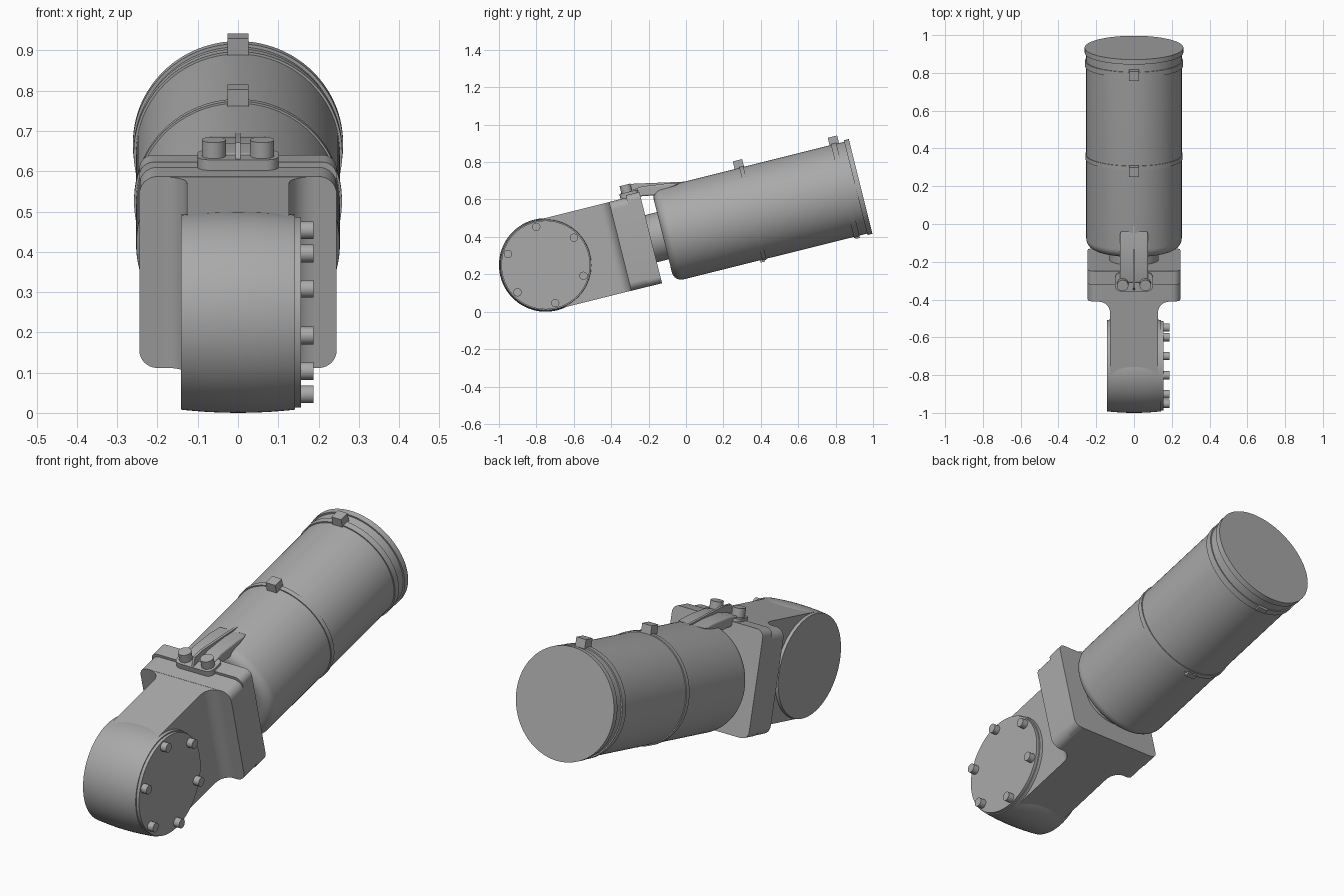
import bpy, bmesh, math
from mathutils import Matrix, Vector

if "Cube" in bpy.data.objects:
    bpy.data.objects.remove(bpy.data.objects["Cube"])

# Everything is modelled along +y, then tilted about the knuckle centre
TILT = Matrix.Translation((0, -0.75, 0.25)) @ Matrix.Rotation(math.radians(14), 4, 'X')

grey = bpy.data.materials.new("mid_grey")
grey.diffuse_color = (0.4, 0.4, 0.4, 1)
grey.use_nodes = True
grey.node_tree.nodes["Principled BSDF"].inputs["Base Color"].default_value = grey.diffuse_color


def finish(name, bm, bevel=0.0):
    bmesh.ops.recalc_face_normals(bm, faces=bm.faces)
    me = bpy.data.meshes.new(name)
    bm.to_mesh(me)
    bm.free()
    me.materials.append(grey)
    ob = bpy.data.objects.new(name, me)
    bpy.context.collection.objects.link(ob)
    ob.matrix_world = TILT
    if bevel:
        mod = ob.modifiers.new("bevel", 'BEVEL')
        mod.width, mod.segments, mod.limit_method = bevel, 3, 'ANGLE'
    bpy.ops.object.select_all(action='DESELECT')
    ob.select_set(True)
    bpy.context.view_layer.objects.active = ob
    bpy.ops.object.shade_smooth_by_angle(angle=math.radians(32))
    return ob


def lathe(name, profile, axis, centre=(0, 0, 0), seg=96):
    """Closed solid from (position, radius) pairs turned about an axis."""
    bm = bmesh.new()
    rings = []
    for t, r in profile:
        ring = []
        for i in range(seg):
            a = 2 * math.pi * i / seg
            c, s = r * math.cos(a), r * math.sin(a)
            p = {'X': (t, c, s), 'Y': (c, t, s), 'Z': (c, s, t)}[axis]
            ring.append(bm.verts.new(Vector(p) + Vector(centre)))
        rings.append(ring)
    for a, b in zip(rings, rings[1:]):
        for i in range(seg):
            j = (i + 1) % seg
            bm.faces.new((a[i], a[j], b[j], b[i]))
    bm.faces.new(rings[0])
    bm.faces.new(rings[-1])
    return finish(name, bm)


def extrude(name, pts, lo, hi, axis, bevel=0.0):
    """Prism from a flat outline, extruded along an axis."""
    bm = bmesh.new()
    place = {'X': lambda p, t: (t, p[0], p[1]),
             'Y': lambda p, t: (p[0], t, p[1]),
             'Z': lambda p, t: (p[0], p[1], t)}[axis]
    a = [bm.verts.new(place(p, lo)) for p in pts]
    b = [bm.verts.new(place(p, hi)) for p in pts]
    bm.faces.new(a)
    bm.faces.new(b)
    for i in range(len(pts)):
        j = (i + 1) % len(pts)
        bm.faces.new((a[i], a[j], b[j], b[i]))
    return finish(name, bm, bevel)


def box(name, x, y, z, bevel=0.0):
    return extrude(name, [(x[0], y[0]), (x[1], y[0]), (x[1], y[1]), (x[0], y[1])],
                   z[0], z[1], 'Z', bevel)


def arc(cx, cy, r, a0, a1, n=8):
    return [(cx + r * math.cos(math.radians(a0 + (a1 - a0) * i / n)),
             cy + r * math.sin(math.radians(a0 + (a1 - a0) * i / n))) for i in range(n + 1)]


def rounded(w, lo, hi, r):
    return (arc(w - r, hi - r, r, 0, 90) + arc(r - w, hi - r, r, 90, 180) +
            arc(r - w, lo + r, r, 180, 270) + arc(w - r, lo + r, r, 270, 360))


# Knuckle drum, slightly crowned, with cover and six bolts
lathe("knuckle_drum", [(-0.142, 0.242)] +
      [(x / 100, 0.25 - 0.008 * (x / 14.2) ** 2) for x in range(-12, 13, 4)] +
      [(0.142, 0.242)], 'X')
lathe("knuckle_cover", [(0.14, 0.237), (0.157, 0.237)], 'X')
for k in range(6):
    a = math.radians(90 + 60 * k)
    lathe(f"cover_bolt_{k + 1}", [(0.15, 0.022), (0.187, 0.022)], 'X',
          (0, 0.21 * math.cos(a), 0.21 * math.sin(a)), 24)

# Arm with concave fillets flaring into the mounting flange
right = [(0.127, 0.0)] + arc(0.187, 0.35, 0.06, 180, 90)
outline = right + [(0.187, 0.45)]
outline += [(-x, y) for x, y in reversed(outline)]
extrude("arm", outline, -0.244, 0.244, 'Z')

# Mounting flange, rear plate and neck
extrude("mounting_flange", rounded(0.245, -0.245, 0.245, 0.045), 0.41, 0.58, 'Y')
extrude("flange_rear_plate", rounded(0.245, -0.243, 0.258, 0.035), 0.505, 0.58, 'Y')
lathe("neck", [(0.57, 0.13), (0.66, 0.13)], 'Y')

# Motor body with rounded front shoulder
shoulder = [(y, r) for r, y in arc(0.203, 0.695, 0.05, -90, 0)]
lathe("motor_body", shoulder + [(1.73, 0.253)], 'Y', seg=128)
for name, lo, hi, r in (("middle_band", 1.13, 1.153, 0.258),
                        ("rear_band", 1.635, 1.665, 0.259),
                        ("end_cap", 1.708, 1.735, 0.261)):
    lathe(name, [(lo, r), (hi, r)], 'Y', seg=128)
for name, y in (("middle", 1.13), ("rear", 1.653)):
    box(name + "_lug", (-0.026, 0.026), (y - 0.026, y + 0.026), (0.24, 0.295))
    box(name + "_lower_tab", (-0.026, 0.026), (y - 0.012, y + 0.012), (-0.266, -0.24))

# Bolt pad, bolts and bracket tongue reaching onto the motor
extrude("bolt_pad", [(x, y + 0.515) for x, y in rounded(0.1, -0.042, 0.06, 0.03)],
        0.24, 0.272, 'Z')
for side, x in (("left", -0.06), ("right", 0.06)):
    lathe(f"pad_bolt_{side}", [(0.26, 0.03), (0.313, 0.03)], 'Z', (x, 0.515, 0), 32)
extrude("bracket_tongue", [(0.52, 0.25), (0.52, 0.275), (0.60, 0.283), (0.72, 0.268),
                           (0.80, 0.25), (0.66, 0.22), (0.57, 0.235)], -0.075, 0.075, 'X', 0.008)
extrude("centre_fin", [(0.475, 0.26), (0.50, 0.31), (0.56, 0.308), (0.84, 0.25),
                       (0.66, 0.22), (0.56, 0.24)], -0.006, 0.006, 'X')
